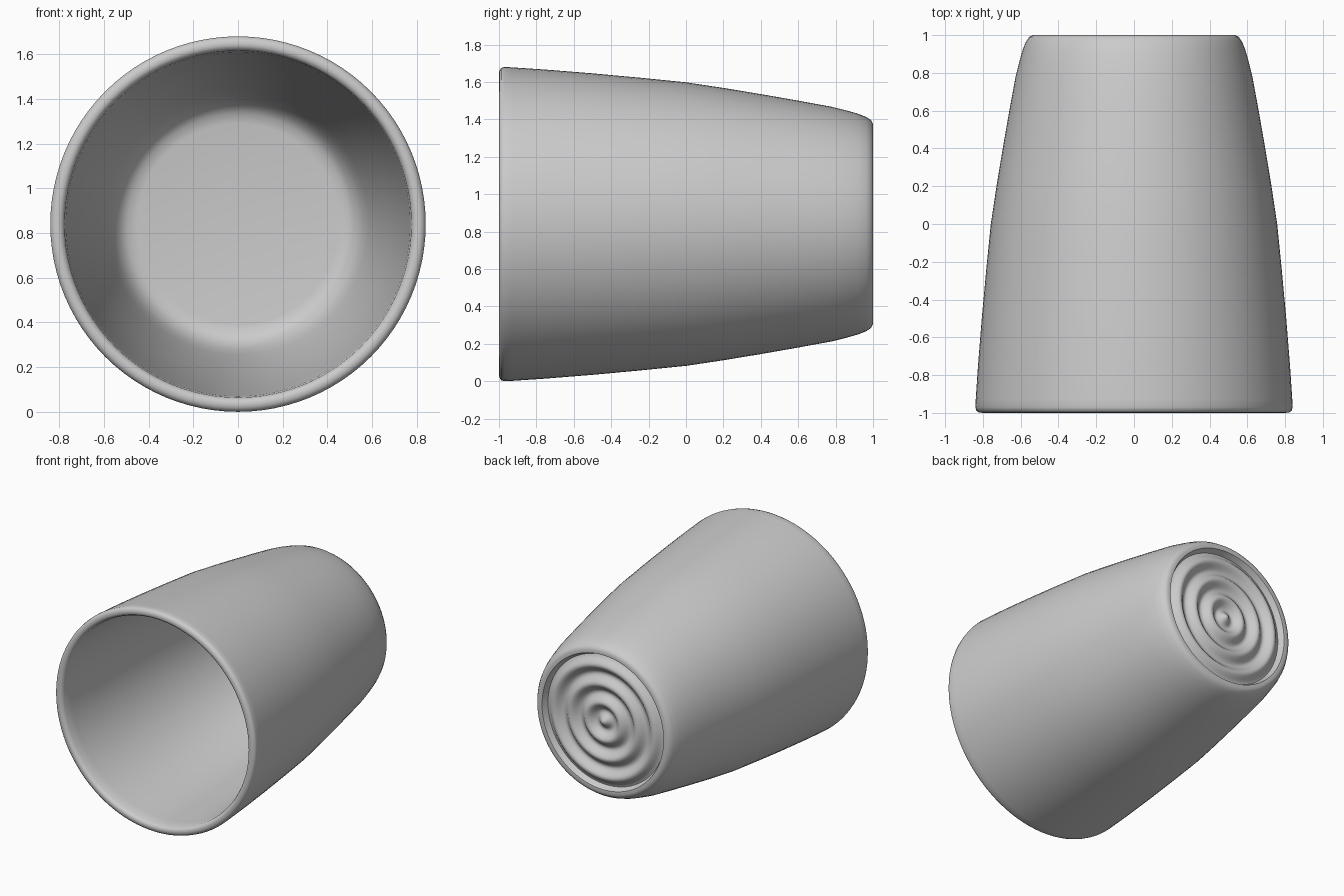
import bpy, bmesh, math

if "Cube" in bpy.data.objects:
    bpy.data.objects.remove(bpy.data.objects["Cube"])

SEGMENTS = 96
CENTRE_Z = 0.84

# Half profile as (radius, y), running from the base centre round to the inner floor
profile = []

# Base: concentric rounded ridges and grooves
ridge, depth, steps = 0.14, 0.045, 36
for i in range(steps + 1):
    r = 0.49 * i / steps
    wave = 0.5 * (1 - math.cos(2 * math.pi * r / ridge))
    profile.append((r, 1.0 - depth * wave))

# Rounded base edge and flaring outer wall
profile += [(0.51, 0.998), (0.535, 1.0), (0.555, 0.99), (0.572, 0.965), (0.59, 0.92),
            (0.607, 0.86), (0.627, 0.78), (0.66, 0.6), (0.695, 0.4), (0.728, 0.2),
            (0.758, 0.0), (0.783, -0.25), (0.806, -0.5), (0.826, -0.75), (0.838, -0.93)]

# Rounded rim
profile += [(0.84, -0.97), (0.835, -0.988), (0.82, -0.998), (0.80, -1.0),
            (0.785, -0.992), (0.776, -0.975)]

# Inner wall and floor
profile += [(0.77, -0.9), (0.755, -0.65), (0.733, -0.35), (0.70, 0.0), (0.665, 0.25),
            (0.625, 0.5), (0.585, 0.7), (0.56, 0.79), (0.53, 0.845), (0.495, 0.872),
            (0.45, 0.88), (0.0, 0.88)]

# Spin the profile around the cup's lying axis
bm = bmesh.new()
verts = [bm.verts.new((r, y, CENTRE_Z)) for r, y in profile]
edges = [bm.edges.new(pair) for pair in zip(verts, verts[1:])]
bmesh.ops.spin(bm, geom=verts + edges, cent=(0, 0, CENTRE_Z), axis=(0, 1, 0),
               angle=math.tau, steps=SEGMENTS, use_duplicate=False)
bmesh.ops.remove_doubles(bm, verts=bm.verts[:], dist=0.0005)
bmesh.ops.recalc_face_normals(bm, faces=bm.faces[:])

mesh = bpy.data.meshes.new("cup")
bm.to_mesh(mesh)
bm.free()
cup = bpy.data.objects.new("cup", mesh)
bpy.context.collection.objects.link(cup)

bpy.context.view_layer.objects.active = cup
cup.select_set(True)
bpy.ops.object.shade_smooth_by_angle(angle=math.radians(60))
